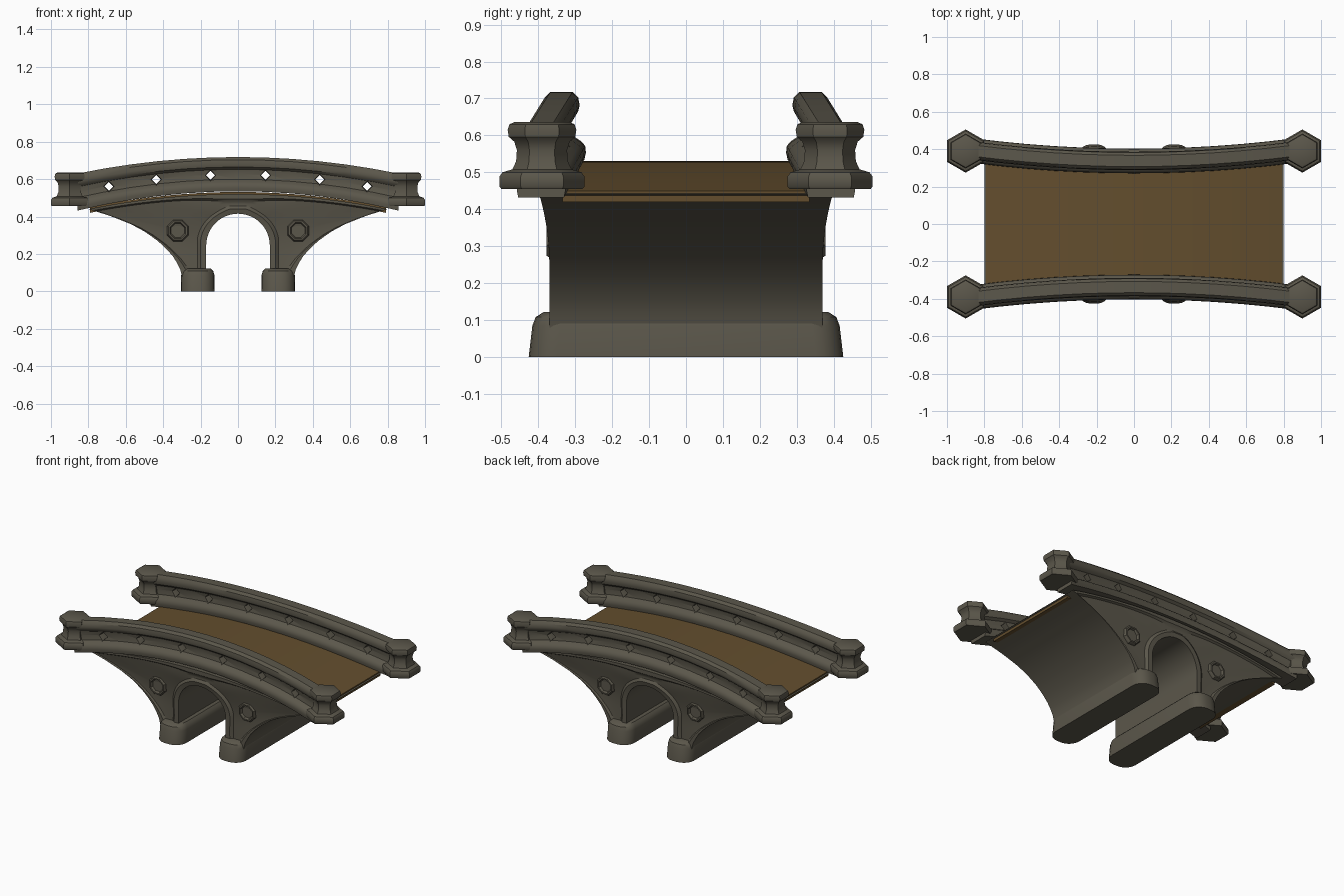
import bpy
import bmesh
from math import sin, cos, pi, radians, hypot

old = bpy.data.objects.get("Cube")
if old:
    bpy.data.objects.remove(old, do_unlink=True)


def material(name, rgb):
    m = bpy.data.materials.new(name)
    m.use_nodes = True
    m.diffuse_color = (*rgb, 1)
    m.node_tree.nodes["Principled BSDF"].inputs["Base Color"].default_value = (*rgb, 1)
    return m


STONE = material("grey stone", (0.105, 0.095, 0.07))
WOOD = material("brown planks", (0.125, 0.076, 0.027))


def build(name, bm, mat, mirror="", cutters=(), angle=35):
    """Turn a bmesh into an object, apply cuts and mirrors, and shade it."""
    bmesh.ops.recalc_face_normals(bm, faces=bm.faces)
    mesh = bpy.data.meshes.new(name)
    bm.to_mesh(mesh)
    bm.free()
    mesh.materials.append(mat)
    obj = bpy.data.objects.new(name, mesh)
    bpy.context.collection.objects.link(obj)
    for cutter in cutters:
        mod = obj.modifiers.new("hole", "BOOLEAN")
        mod.operation = "DIFFERENCE"
        mod.solver = "EXACT"
        mod.object = cutter
    if mirror:
        mod = obj.modifiers.new("mirror", "MIRROR")
        mod.use_axis = ("x" in mirror, "y" in mirror, False)
        mod.merge_threshold = 0.0005
    if obj.modifiers:
        bpy.context.view_layer.update()
        graph = bpy.context.evaluated_depsgraph_get()
        baked = bpy.data.meshes.new_from_object(obj.evaluated_get(graph))
        obj.modifiers.clear()
        obj.data = baked
        fix = bmesh.new()
        fix.from_mesh(baked)
        bmesh.ops.recalc_face_normals(fix, faces=fix.faces)
        fix.to_mesh(baked)
        fix.free()
    bpy.ops.object.select_all(action="DESELECT")
    obj.select_set(True)
    bpy.context.view_layer.objects.active = obj
    bpy.ops.object.shade_smooth_by_angle(angle=radians(angle))
    return obj


def bridge_rows(bm, rows, closed):
    for a, b in zip(rows, rows[1:]):
        n = len(a)
        for i in range(n if closed else n - 1):
            j = (i + 1) % n
            bm.faces.new((a[i], a[j], b[j], b[i]))


def loft(name, rings, mat, **options):
    """Closed rings joined in order, capped at both ends."""
    bm = bmesh.new()
    rows = [[bm.verts.new(p) for p in ring] for ring in rings]
    bridge_rows(bm, rows, True)
    bm.faces.new(rows[0])
    bm.faces.new(rows[-1])
    return build(name, bm, mat, **options)


def resample(points, n):
    """n + 1 evenly spaced points along a polyline."""
    lengths = [hypot(b[0] - a[0], b[1] - a[1]) for a, b in zip(points, points[1:])]
    out = []
    for k in range(n + 1):
        d, i = sum(lengths) * k / n, 0
        while i < len(lengths) - 1 and d > lengths[i]:
            d -= lengths[i]
            i += 1
        t = min(d / lengths[i], 1)
        a, b = points[i], points[i + 1]
        out.append((a[0] + (b[0] - a[0]) * t, a[1] + (b[1] - a[1]) * t))
    return out


# Arched body: one quarter between the arch opening and the outer outline
STEPS = 16
R = 0.17
arch = [(R, 0.08)] + [(R * cos(a * pi / 40), 0.245 + R * sin(a * pi / 40)) for a in range(21)]
flank = [(0.3, 0.08), (0.312, 0.13), (0.35, 0.19), (0.39, 0.235), (0.44, 0.278),
         (0.5, 0.32), (0.57, 0.358), (0.68, 0.402), (0.8, 0.44)]
crown = [(0.8 * (1 - i / STEPS), 0.52 - 0.125 * (0.8 * (1 - i / STEPS)) ** 2)
         for i in range(STEPS + 1)]
inner = resample(arch, 2 * STEPS)
outer = resample(flank, STEPS) + crown[1:]


def face_width(z):
    t = max(0, min(1, (z - 0.25) / 0.2))
    return 0.37 + 0.03 * t * t


def body_columns():
    for p, q in zip(inner, outer):
        length = hypot(q[0] - p[0], q[1] - p[1])
        rim = min(0.032, length * 0.25)
        soft = min(0.05, length * 0.4)
        stops = [(0, 0), (rim, 0), (soft, 0.014), (length / 2, 0.014),
                 (length - soft, 0.012), (length - rim, 0), (length, 0)]
        column = [(p[0], 0, p[1])]
        for d, sink in stops:
            x = p[0] + (q[0] - p[0]) * d / length
            z = p[1] + (q[1] - p[1]) * d / length
            column.append((x, sink - face_width(z), z))
        yield column + [(q[0], 0, q[1])]


bm = bmesh.new()
columns = [[bm.verts.new(p) for p in col] for col in body_columns()]
bridge_rows(bm, columns, False)
build("arched_body", bm, STONE, mirror="xy", angle=30)


# Rounded feet
def foot_ring(hx, hy, z, r):
    ring = []
    for k, (sx, sy) in enumerate(((1, 1), (-1, 1), (-1, -1), (1, -1))):
        for i in range(6):
            a = (k + i / 5) * pi / 2
            ring.append((0.215 + sx * (hx - r) + r * cos(a), sy * (hy - r) + r * sin(a), z))
    return ring


loft("feet", [foot_ring(0.09, 0.426, 0, 0.075), foot_ring(0.089, 0.416, 0.085, 0.075),
              foot_ring(0.083, 0.407, 0.108, 0.07), foot_ring(0.07, 0.385, 0.122, 0.06)],
     STONE, mirror="x")


# Plank deck
def deck_ring(x):
    top = 0.531 - 0.13 * x * x
    return [(x, -0.335, top), (x, 0.335, top), (x, 0.335, top - 0.03), (x, -0.335, top - 0.03)]


loft("deck", [deck_ring(-0.79 + 1.58 * i / 16) for i in range(17)], WOOD)

# Parapets with a kerb, a thin wall and a cap; y is outward, height a fraction
half = [(0.062, 0), (0.066, 0.1), (0.064, 0.2), (0.053, 0.27), (0.03, 0.35), (0.025, 0.5),
        (0.03, 0.64), (0.045, 0.71), (0.049, 0.8), (0.045, 0.92), (0.03, 1)]
section = half + [(-y, t) for y, t in reversed(half)]


def parapet_point(x, y, t):
    low, high = 0.535 - 0.14 * x * x, 0.718 - 0.12 * x * x
    return (x, 0.337 + 0.075 * x * x + y, low + (high - low) * t)


def diamond_cutter(x):
    rings = []
    for y, r in ((-0.09, 0.04), (0, 0.024), (0.09, 0.04)):
        cx, cy, cz = parapet_point(x, y, 0.48)
        rings.append([(cx + r * cos(k * pi / 2), cy, cz + r * sin(k * pi / 2)) for k in range(4)])
    cutter = loft("diamond_cutter", rings, STONE)
    cutter.hide_render = True
    return cutter


cutters = [diamond_cutter(s * x) for x in (0.147, 0.437, 0.69) for s in (-1, 1)]
stations = [0.143 * i for i in range(-6, 7)]
loft("parapets", [[parapet_point(x, y, t) for y, t in section] for x in stations],
     STONE, mirror="y", cutters=cutters)
for cutter in cutters:
    bpy.data.objects.remove(cutter, do_unlink=True)

# Hexagonal end posts
post = [(0.11, 0.455), (0.1155, 0.462), (0.1155, 0.488), (0.107, 0.5), (0.08, 0.508),
        (0.07, 0.53), (0.068, 0.56), (0.075, 0.583), (0.09, 0.596), (0.093, 0.615),
        (0.088, 0.63), (0.075, 0.636)]
loft("end_posts", [[(0.9 + r * sin(k * pi / 3), 0.39 + r * cos(k * pi / 3), z)
                    for k in range(6)] for r, z in post], STONE, mirror="xy")

# Round bosses on the side walls
boss = [(0.064, 0.345), (0.062, 0.368), (0.055, 0.378), (0.046, 0.378), (0.039, 0.364)]
loft("wall_bosses", [[(0.322 + r * cos((k + 0.5) * pi / 4), y, 0.325 + r * sin((k + 0.5) * pi / 4))
                      for k in range(8)] for r, y in boss], STONE, mirror="xy")
